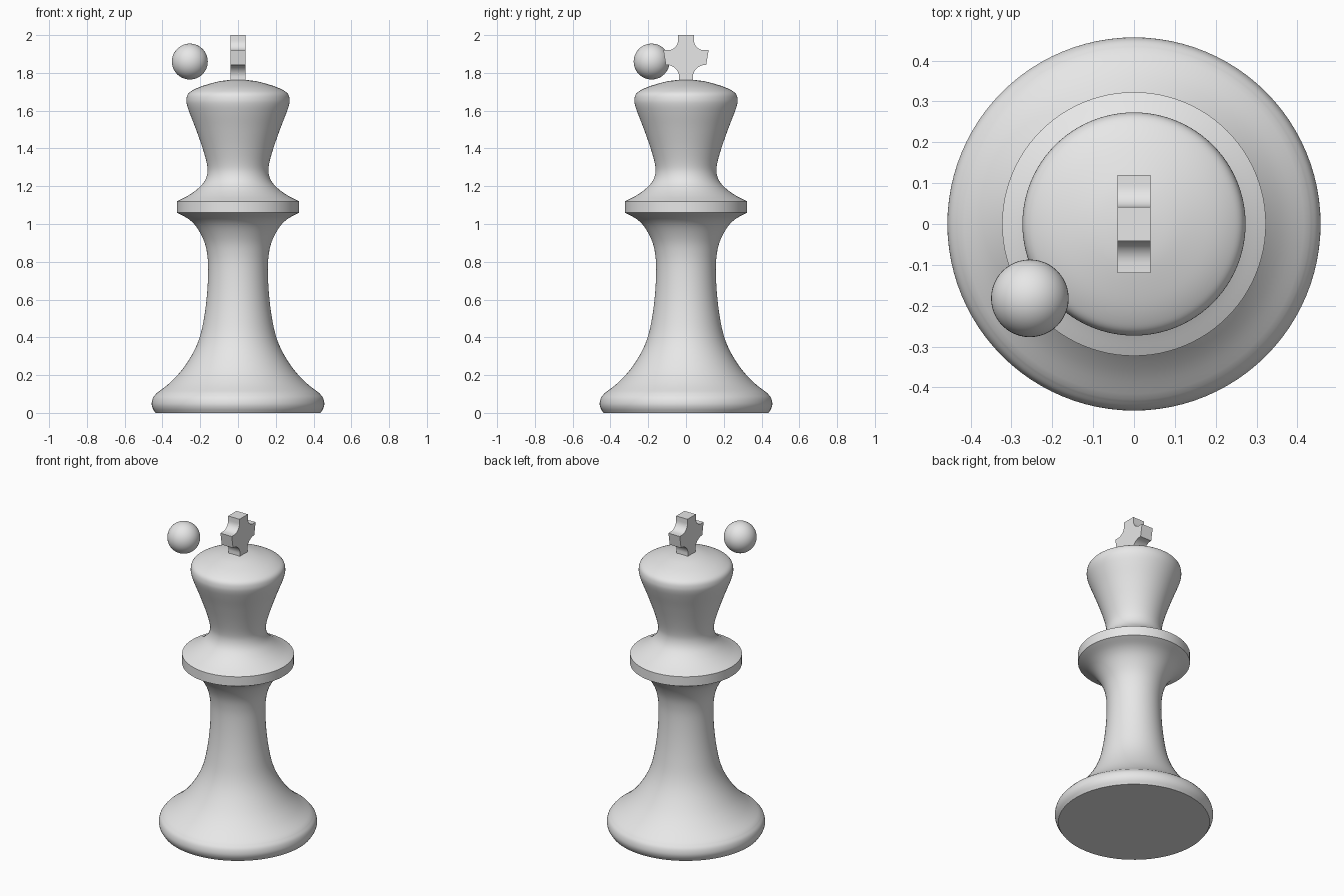
import bpy, bmesh, math
from mathutils import Vector

if "Cube" in bpy.data.objects:
    bpy.data.objects.remove(bpy.data.objects["Cube"])

grey = bpy.data.materials.new("light_grey")
grey.diffuse_color = (0.8, 0.8, 0.8, 1)
grey.use_nodes = True
grey.node_tree.nodes["Principled BSDF"].inputs["Base Color"].default_value = grey.diffuse_color


def finish(name, bm, smooth_angle):
    bmesh.ops.recalc_face_normals(bm, faces=bm.faces)
    me = bpy.data.meshes.new(name)
    bm.to_mesh(me)
    bm.free()
    me.materials.append(grey)
    ob = bpy.data.objects.new(name, me)
    bpy.context.collection.objects.link(ob)
    bpy.ops.object.select_all(action='DESELECT')
    ob.select_set(True)
    bpy.context.view_layer.objects.active = ob
    bpy.ops.object.shade_smooth_by_angle(angle=math.radians(smooth_angle))
    return ob


def spline(pts, steps=5):
    """Smooth curve through the (radius, height) points."""
    p = [Vector(q) for q in pts]
    p = [2 * p[0] - p[1]] + p + [2 * p[-1] - p[-2]]
    out = []
    for a, b, c, d in zip(p, p[1:], p[2:], p[3:]):
        for i in range(steps):
            t = i / steps
            out.append(0.5 * (2 * b + (c - a) * t + (2 * a - 5 * b + 4 * c - d) * t * t
                              + (3 * b - a - 3 * c + d) * t ** 3))
    return out + [p[-2]]


# Turned body: rounded foot, flared stem, collar, head
foot = [(0.437, 0), (0.452, 0.025), (0.457, 0.05), (0.45, 0.08), (0.43, 0.105)]
stem = [(0.43, 0.105), (0.36, 0.16), (0.295, 0.23), (0.237, 0.32), (0.2, 0.41),
        (0.177, 0.52), (0.163, 0.64), (0.158, 0.76), (0.163, 0.84), (0.18, 0.91),
        (0.217, 0.98), (0.26, 1.025), (0.323, 1.06)]
head = [(0.323, 1.12), (0.265, 1.15), (0.215, 1.185), (0.178, 1.225), (0.162, 1.27),
        (0.165, 1.32), (0.187, 1.4), (0.222, 1.5), (0.255, 1.585), (0.27, 1.63),
        (0.273, 1.66), (0.265, 1.688), (0.24, 1.708), (0.19, 1.73),
        (0.11, 1.753), (0.05, 1.762), (0, 1.765)]
profile = [Vector((0, 0))] + spline(foot) + spline(stem)[1:] + spline(head)

bm = bmesh.new()
verts = [bm.verts.new((p.x, 0, p.y)) for p in profile]
edges = [bm.edges.new(pair) for pair in zip(verts, verts[1:])]
bmesh.ops.spin(bm, geom=verts + edges, cent=(0, 0, 0), axis=(0, 0, 1),
               angle=2 * math.pi, steps=96, use_duplicate=False)
bmesh.ops.remove_doubles(bm, verts=bm.verts, dist=0.0002)
finish("king_body", bm, 35)


# Cross finial: half outline with concave corners, mirrored and extruded
def arc(cy, cz, r, a0, a1, n=8):
    angles = [math.radians(a0 + (a1 - a0) * i / n) for i in range(n + 1)]
    return [(cy + r * math.cos(a), cz + r * math.sin(a)) for a in angles]


half = [(0.038, 1.74), (0.038, 1.765)]
half += arc(0.102, 1.776, 0.066, 175, 90)
half += [(0.107, 1.842), (0.12, 1.92)]
half += arc(0.095, 1.973, 0.053, 270, 180)
half += [(0.042, 2.0)]
outline = half + [(-y, z) for y, z in reversed(half)]
bm = bmesh.new()
face = bm.faces.new([bm.verts.new((-0.04, y, z)) for y, z in outline])
ext = bmesh.ops.extrude_face_region(bm, geom=[face])
bmesh.ops.translate(bm, vec=(0.08, 0, 0),
                    verts=[v for v in ext["geom"] if isinstance(v, bmesh.types.BMVert)])
finish("cross_finial", bm, 30)

# Floating ball beside the cross
bm = bmesh.new()
bmesh.ops.create_uvsphere(bm, u_segments=48, v_segments=24, radius=0.095)
ball = finish("ball", bm, 60)
ball.location = (-0.255, -0.182, 1.86)
